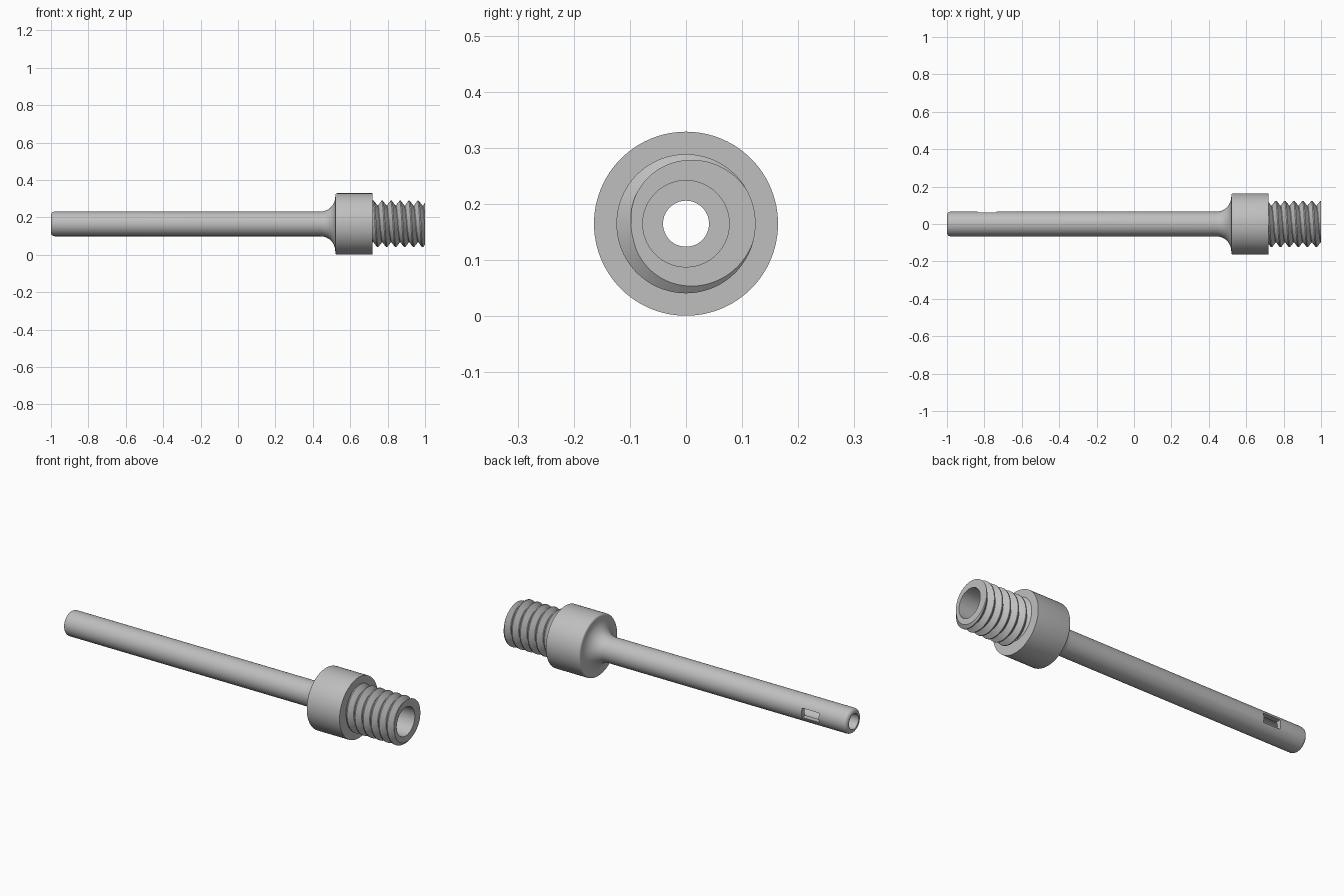
import bpy, bmesh
from math import sin, cos, pi, radians
from mathutils import Vector

if "Cube" in bpy.data.objects:
    bpy.data.objects.remove(bpy.data.objects["Cube"], do_unlink=True)

AXIS_Z = 0.165      # height of the long axis
BORE = 0.041        # narrow bore radius
SOCKET = 0.077      # wide bore radius at the threaded end
SHOULDER = 0.72     # collar face where the thread starts
SEGMENTS = 96

steel = bpy.data.materials.new("grey_steel")
steel.use_nodes = True
colour = (0.52, 0.52, 0.52, 1)
steel.diffuse_color = colour
steel.node_tree.nodes["Principled BSDF"].inputs["Base Color"].default_value = colour


def make_object(name, bm):
    bmesh.ops.recalc_face_normals(bm, faces=bm.faces)
    mesh = bpy.data.meshes.new(name)
    bm.to_mesh(mesh)
    bm.free()
    mesh.materials.append(steel)
    obj = bpy.data.objects.new(name, mesh)
    obj.location.z = AXIS_Z
    bpy.context.collection.objects.link(obj)
    return obj


def smooth(obj):
    bpy.ops.object.select_all(action='DESELECT')
    obj.select_set(True)
    bpy.context.view_layer.objects.active = obj
    bpy.ops.object.shade_smooth_by_angle(angle=radians(30))


def arc(cx, cr, radius, start, end, steps):
    """Points of an arc in the (x, radius) plane, angles in degrees."""
    angles = [radians(start + (end - start) * i / steps) for i in range(steps + 1)]
    return [(cx + radius * cos(a), cr + radius * sin(a)) for a in angles]


def lathe(name, profile):
    """Revolve a closed (x, radius) profile about the x axis."""
    bm = bmesh.new()
    verts = [bm.verts.new((x, 0, r)) for x, r in profile]
    edges = [bm.edges.new((v, verts[i - 1])) for i, v in enumerate(verts)]
    bmesh.ops.spin(bm, geom=verts + edges, cent=(0, 0, 0), axis=(1, 0, 0),
                   angle=2 * pi, steps=SEGMENTS)
    bmesh.ops.remove_doubles(bm, verts=bm.verts, dist=1e-5)
    return make_object(name, bm)


# Hollow stem flaring into the collar
profile = [(-1, BORE)]
profile += arc(-0.98, 0.046, 0.02, 180, 90, 8)       # rounded tip
profile += arc(0.44, 0.146, 0.08, -90, 0, 14)        # flare into collar
profile += arc(0.53, 0.154, 0.01, 180, 90, 5)        # softened collar edge
profile += [(SHOULDER, 0.164), (SHOULDER, SOCKET), (0.62, SOCKET), (0.62, BORE)]
stem = lathe("stem_and_collar", profile)

# Side slot cut through the back wall of the stem
bm = bmesh.new()
bmesh.ops.create_cube(bm, size=1)
bmesh.ops.scale(bm, vec=(0.102, 0.09, 0.05), verts=bm.verts)
bmesh.ops.translate(bm, vec=(-0.786, 0.06, 0), verts=bm.verts)
cutter = make_object("slot_cutter", bm)
cutter.hide_render = True
cut = stem.modifiers.new("slot", 'BOOLEAN')
cut.operation = 'DIFFERENCE'
cut.solver = 'EXACT'
cut.object = cutter
bpy.context.view_layer.objects.active = stem
bpy.ops.object.modifier_apply(modifier=cut.name)
bpy.data.objects.remove(cutter, do_unlink=True)
smooth(stem)

# Helical thread surface, made overlong and trimmed at both ends
PITCH = 0.048
CREST, ROOT = 0.124, 0.098
tooth = [(-0.06, CREST), (0.06, CREST), (0.475, ROOT), (0.525, ROOT), (0.94, CREST)]
bm = bmesh.new()
rows = []
for i in range(-8 * SEGMENTS, 2 * SEGMENTS + 1):
    a = 2 * pi * i / SEGMENTS
    turn = (a - radians(8)) / (2 * pi)
    rows.append([bm.verts.new((1 + PITCH * (turn + t), r * cos(a), r * sin(a)))
                 for t, r in tooth])
for low, high in zip(rows, rows[1:]):
    for j in range(len(tooth) - 1):
        bm.faces.new((low[j], low[j + 1], high[j + 1], high[j]))
bmesh.ops.remove_doubles(bm, verts=bm.verts, dist=1e-5)
for x, side in ((1, 1), (SHOULDER, -1)):
    bmesh.ops.bisect_plane(bm, geom=bm.verts[:] + bm.edges[:] + bm.faces[:], dist=1e-6,
                           plane_co=Vector((x, 0, 0)), plane_no=Vector((side, 0, 0)),
                           clear_outer=True)

# Socket wall inside the thread, and the flat end face
rings = [[bm.verts.new((x, SOCKET * cos(2 * pi * i / SEGMENTS),
                        SOCKET * sin(2 * pi * i / SEGMENTS))) for i in range(SEGMENTS)]
         for x in (SHOULDER, 1)]
for i in range(SEGMENTS):
    bm.faces.new((rings[0][i - 1], rings[0][i], rings[1][i], rings[1][i - 1]))
rim = [e for e in bm.edges if e.is_boundary and all(v.co.x > 0.9999 for v in e.verts)]
bmesh.ops.triangle_fill(bm, use_beauty=True, use_dissolve=False, edges=rim,
                        normal=Vector((1, 0, 0)))
thread = make_object("threaded_end", bm)
smooth(thread)
